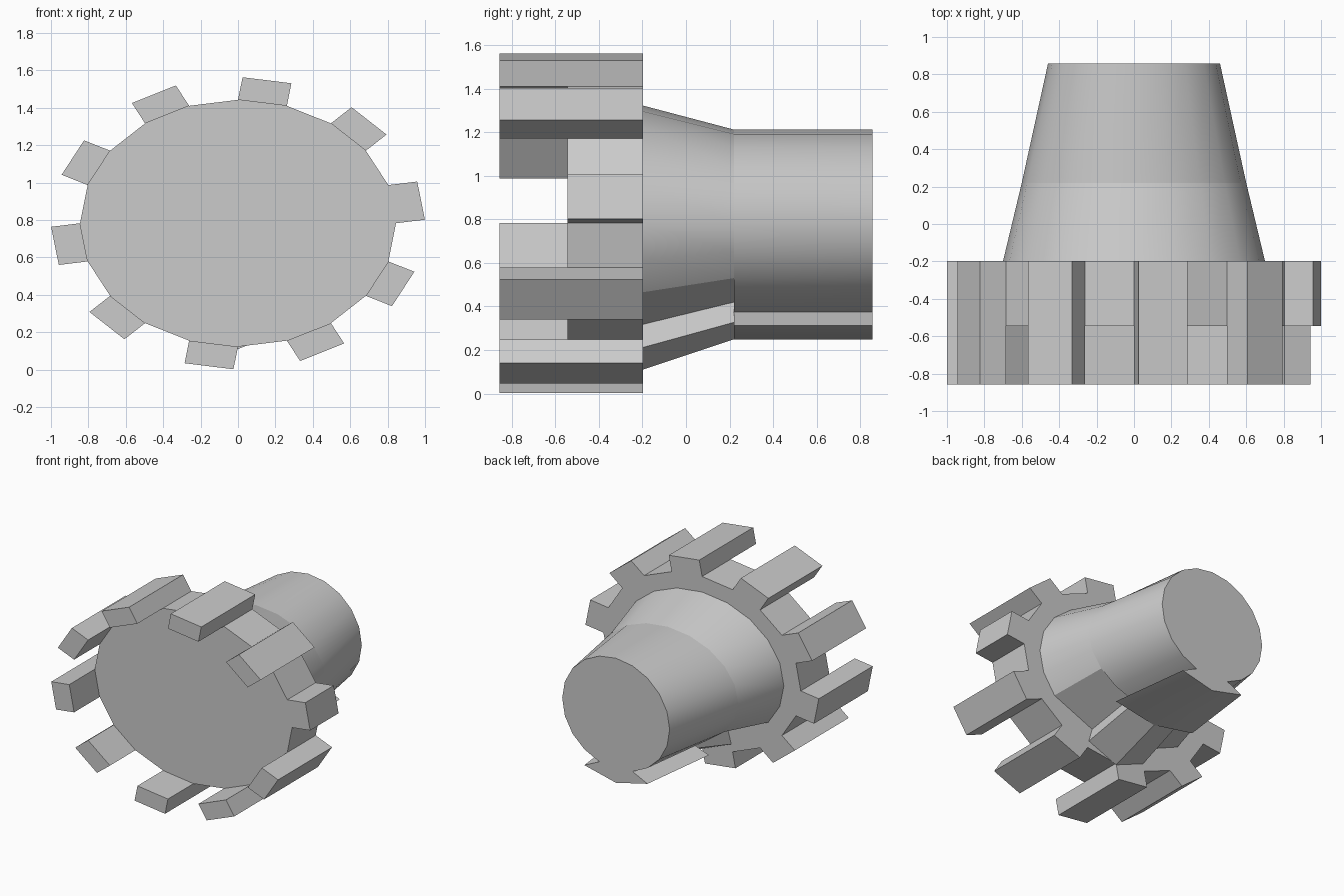
import bpy, bmesh
from math import sin, cos, radians

if "Cube" in bpy.data.objects:
    bpy.data.objects.remove(bpy.data.objects["Cube"])

CZ = 0.783           # height of the axis
N = 20               # sides of the round parts
STEP = 360 / N


def ell(rx, rz, deg):
    """Point on the oval, angle measured clockwise from the top."""
    a = radians(deg)
    return (rx * sin(a), CZ + rz * cos(a))


def loft(name, sections, smooth=False):
    """Join equal-length (y, outline) sections and cap both ends."""
    bm = bmesh.new()
    rings = [[bm.verts.new((x, y, z)) for x, z in pts] for y, pts in sections]
    for a, b in zip(rings, rings[1:]):
        n = len(a)
        for i in range(n):
            j = (i + 1) % n
            bm.faces.new((a[i], a[j], b[j], b[i]))
    caps = [bm.faces.new(rings[0]), bm.faces.new(rings[-1])]
    bmesh.ops.recalc_face_normals(bm, faces=bm.faces)
    bmesh.ops.triangulate(bm, faces=caps)
    me = bpy.data.meshes.new(name)
    bm.to_mesh(me)
    bm.free()
    ob = bpy.data.objects.new(name, me)
    bpy.context.collection.objects.link(ob)
    if smooth:
        bpy.ops.object.select_all(action='DESELECT')
        ob.select_set(True)
        bpy.context.view_layer.objects.active = ob
        bpy.ops.object.shade_smooth_by_angle(angle=radians(30))
    return ob


def body_outline(rx, rz, last, keel):
    """Oval down to angle `last` on both sides, closed by a mirrored keel."""
    k = round(last / STEP)
    upper = [ell(rx, rz, STEP * i) for i in range(-k, k + 1)]
    right = keel[:-1]
    left = [(-x, z) for x, z in reversed(right)]
    return upper + right + [keel[-1]] + left


# Wheel disc
RX, RZ = 0.845, 0.66
rim = [ell(RX, RZ, STEP * i) for i in range(N)]
loft("wheel_disc", [(-0.545, rim), (-0.197, rim)])

# Teeth: every other rim side pushed outwards, one of them shorter
for i in range(0, N, 2):
    p, q = rim[i], rim[i + 1]
    a = radians(STEP * (i + 0.5))
    dx, dz = 0.185 * RX * sin(a), 0.185 * RZ * cos(a)
    quad = [p, q, (q[0] + dx, q[1] + dz), (p[0] + dx, p[1] + dz)]
    front = -0.545 if i == 4 else -0.857
    loft(f"tooth_{i // 2 + 1}", [(front, quad), (-0.197, quad)])

# Tapered neck with narrow keel
loft("tapered_neck", [
    (-0.197, body_outline(0.70, 0.54, 126, [(0.22, 0.318), (0.25, 0.212), (0, 0.11)])),
    (0.22, body_outline(0.60, 0.43, 126, [(0.19, 0.42), (0.215, 0.327), (0, 0.249)])),
], True)

# Rear barrel with wide flat keel
loft("rear_barrel", [
    (0.22, body_outline(0.60, 0.43, 162, [(0.35, 0.313), (0, 0.249)])),
    (0.857, body_outline(0.46, 0.43, 162, [(0.27, 0.313), (0, 0.249)])),
], True)
